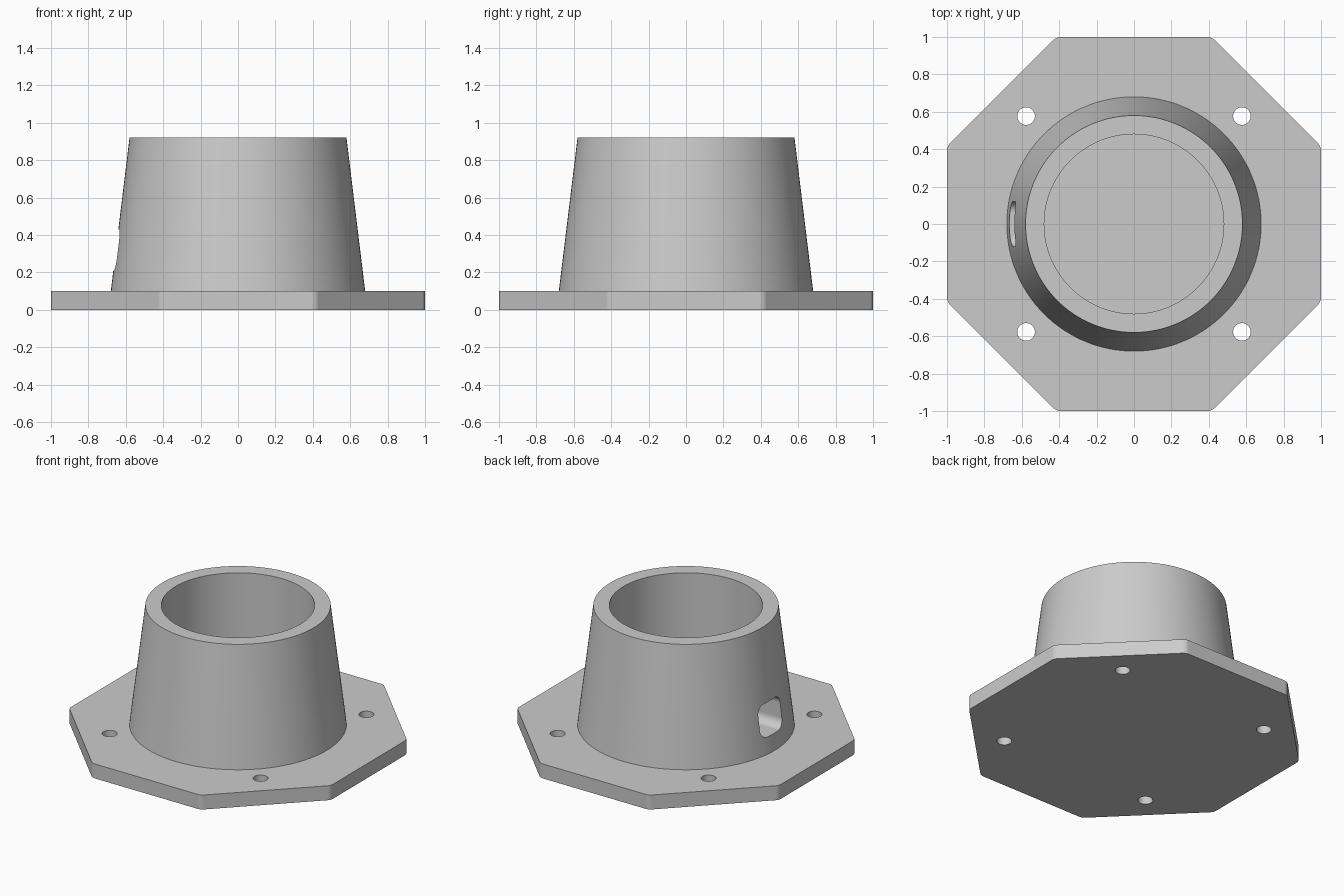
import bpy, bmesh
from math import radians, cos, pi, sin

cube = bpy.data.objects.get("Cube")
if cube:
    bpy.data.objects.remove(cube, do_unlink=True)

# Single flat colour
grey = bpy.data.materials.new("light_grey")
grey.use_nodes = True
COLOUR = (0.6, 0.6, 0.6, 1)
grey.diffuse_color = COLOUR
grey.node_tree.nodes["Principled BSDF"].inputs["Base Color"].default_value = COLOUR

PLATE_TOP = 0.1
SLEEVE_TOP = 0.92
BORE = 0.48


def make_object(name, bm):
    bmesh.ops.recalc_face_normals(bm, faces=bm.faces)
    mesh = bpy.data.meshes.new(name)
    bm.to_mesh(mesh)
    bm.free()
    mesh.materials.append(grey)
    obj = bpy.data.objects.new(name, mesh)
    bpy.context.collection.objects.link(obj)
    return obj


def activate(obj):
    bpy.ops.object.select_all(action='DESELECT')
    obj.select_set(True)
    bpy.context.view_layer.objects.active = obj


def cut(obj, cutter):
    """Subtract the cutter, then discard it."""
    cutter.hide_render = True
    mod = obj.modifiers.new("cut", 'BOOLEAN')
    mod.operation = 'DIFFERENCE'
    mod.solver = 'EXACT'
    mod.object = cutter
    activate(obj)
    bpy.ops.object.modifier_apply(modifier=mod.name)
    bpy.data.objects.remove(cutter, do_unlink=True)


def smooth(obj):
    activate(obj)
    bpy.ops.object.shade_smooth_by_angle(angle=radians(30))
    mod = obj.modifiers.new("flat_normals", 'WEIGHTED_NORMAL')
    mod.keep_sharp = True


def bevel_along(bm, axis, offset, segments):
    """Round the edges that run along one axis."""
    edges = [e for e in bm.edges
             if abs((e.verts[0].co - e.verts[1].co).normalized()[axis]) > 0.99]
    bmesh.ops.bevel(bm, geom=edges, offset=offset, segments=segments,
                    profile=0.5, affect='EDGES')


# Octagonal base plate with slightly rounded corners
bm = bmesh.new()
radius = 1 / cos(pi / 8)
outline = [bm.verts.new((radius * cos(a), radius * sin(a), 0))
           for a in (pi / 8 + i * pi / 4 for i in range(8))]
base = bm.faces.new(outline)
top = bmesh.ops.extrude_face_region(bm, geom=[base])
for v in top["geom"]:
    if isinstance(v, bmesh.types.BMVert):
        v.co.z = PLATE_TOP
if not any(len(f.verts) == 8 and f.calc_center_median().z < 0.01 for f in bm.faces):
    bm.faces.new(outline)
bevel_along(bm, 2, 0.02, 5)
plate = make_object("base_plate", bm)

# Four bolt holes
for sx in (-1, 1):
    for sy in (-1, 1):
        bm = bmesh.new()
        bmesh.ops.create_cone(bm, cap_ends=True, segments=40,
                              radius1=0.047, radius2=0.047, depth=0.5)
        bmesh.ops.translate(bm, verts=bm.verts, vec=(sx * 0.577, sy * 0.577, 0))
        cut(plate, make_object("bolt_hole_cutter", bm))
smooth(plate)

# Tapered sleeve with a straight bore, turned from a profile
bm = bmesh.new()
profile = [(BORE, PLATE_TOP), (0.68, PLATE_TOP), (0.58, SLEEVE_TOP), (BORE, SLEEVE_TOP)]
ring = [bm.verts.new((r, 0, z)) for r, z in profile]
edges = [bm.edges.new((ring[i], ring[(i + 1) % 4])) for i in range(4)]
bmesh.ops.spin(bm, geom=ring + edges, cent=(0, 0, 0), axis=(0, 0, 1),
               angle=2 * pi, steps=128)
bmesh.ops.remove_doubles(bm, verts=bm.verts, dist=0.0001)
sleeve = make_object("tapered_sleeve", bm)

# Rounded cable slot through the side wall
bm = bmesh.new()
bmesh.ops.create_cube(bm, size=1)
bmesh.ops.scale(bm, verts=bm.verts, vec=(0.5, 0.24, 0.22))
bmesh.ops.translate(bm, verts=bm.verts, vec=(-0.6, 0, 0.32))
bevel_along(bm, 0, 0.06, 8)
cut(sleeve, make_object("slot_cutter", bm))
smooth(sleeve)
